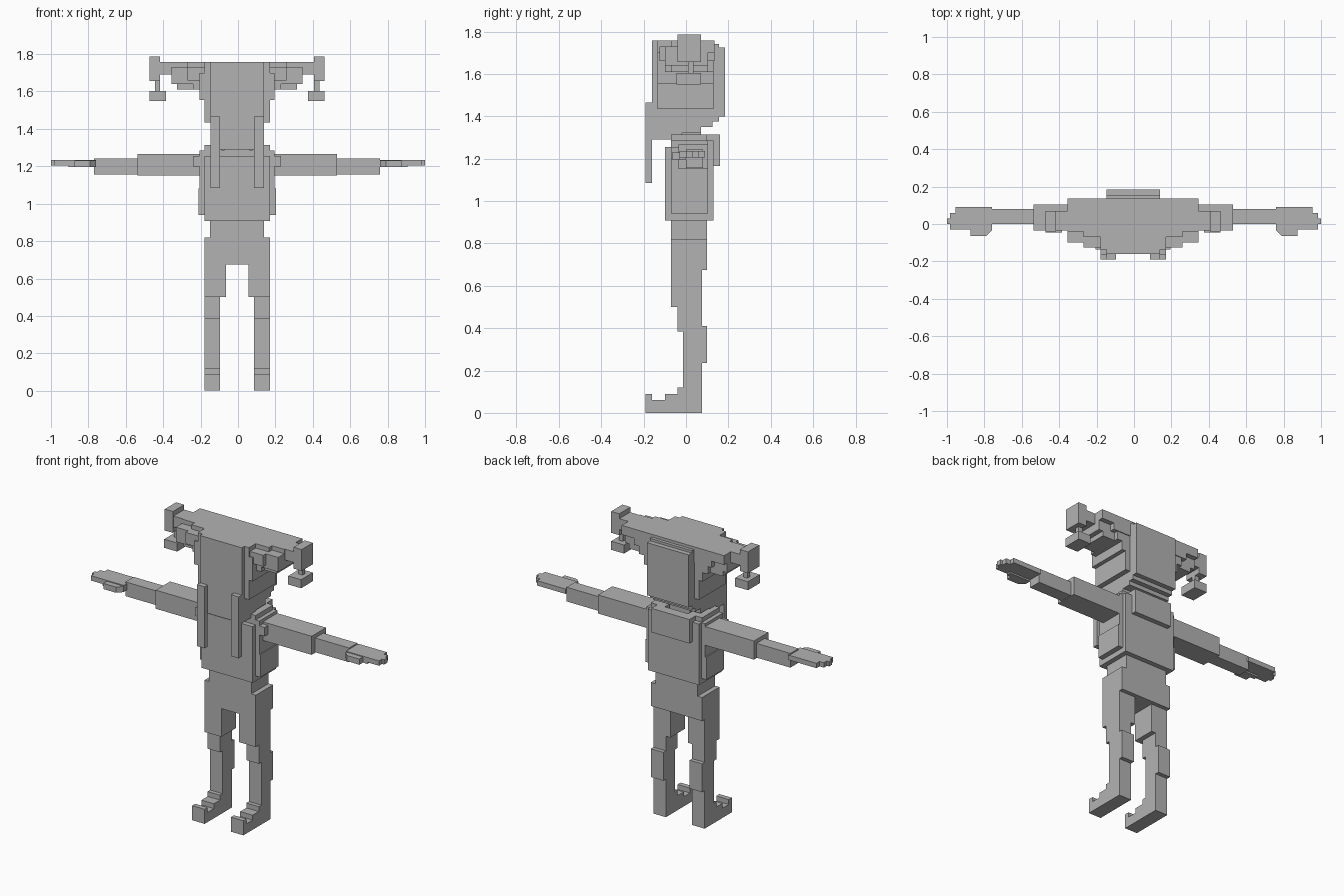
import bpy, bmesh

grey = bpy.data.materials.new("plain_grey")
grey.diffuse_color = (0.45, 0.45, 0.45, 1)
CX = -0.005  # symmetry plane of the figure


def make(name, bm):
    bmesh.ops.recalc_face_normals(bm, faces=bm.faces)
    mesh = bpy.data.meshes.new(name)
    bm.to_mesh(mesh)
    bm.free()
    mesh.materials.append(grey)
    obj = bpy.data.objects.new(name, mesh)
    bpy.context.collection.objects.link(obj)
    return obj


def prism(bm, pts, axis, lo, hi):
    """Extrude a closed outline along x (outline y,z) or z (outline x,y)."""
    def place(p, d):
        return (d, p[0], p[1]) if axis == "x" else (p[0], p[1], d)
    a = [bm.verts.new(place(p, lo)) for p in pts]
    b = [bm.verts.new(place(p, hi)) for p in pts]
    bm.faces.new(a)
    bm.faces.new(b[::-1])
    for i in range(len(pts)):
        j = (i + 1) % len(pts)
        bm.faces.new((a[i], a[j], b[j], b[i]))


def slab(name, half, y0, y1, z0, z1):
    """Box centred on the symmetry plane."""
    bm = bmesh.new()
    prism(bm, [(y0, z0), (y1, z0), (y1, z1), (y0, z1)], "x", CX - half, CX + half)
    return make(name, bm)


def pair(name, pts, axis, lo, hi, cx=CX):
    """Prism on the right side plus its mirrored twin."""
    for side, s in (("right", 1), ("left", -1)):
        bm = bmesh.new()
        prism(bm, pts, axis, lo, hi)
        for v in bm.verts:
            v.co.x = cx + s * v.co.x
        make(side + "_" + name, bm)


def pair_box(name, x0, x1, y0, y1, z0, z1):
    pair(name, [(y0, z0), (y1, z0), (y1, z1), (y0, z1)], "x", x0, x1)


# Head core, with stepped chin and rounded back
head = [(-0.16, 1.29), (-0.02, 1.29), (-0.02, 1.32), (0.07, 1.32), (0.07, 1.35),
        (0.125, 1.35), (0.125, 1.375), (0.155, 1.375), (0.155, 1.40), (0.185, 1.40),
        (0.185, 1.725), (0.155, 1.725), (0.155, 1.74), (0.13, 1.74), (0.13, 1.757),
        (-0.16, 1.757)]
bm = bmesh.new()
prism(bm, head, "x", CX - 0.143, CX + 0.143)
make("head", bm)

# Side hair, widening in steps toward the top
slab("hair_side_lower", 0.175, -0.135, 0.13, 1.435, 1.757)
slab("hair_side_upper", 0.20, -0.135, 0.13, 1.555, 1.70)
slab("hair_wing_base", 0.235, -0.10, 0.13, 1.61, 1.70)
slab("hair_wing_under", 0.32, -0.07, 0.105, 1.61, 1.64)
slab("hair_wing", 0.35, -0.10, 0.105, 1.64, 1.73)
slab("hair_wing_front", 0.265, -0.125, 0.135, 1.66, 1.73)
slab("hair_top", 0.35, -0.04, 0.135, 1.70, 1.757)
slab("hair_top_middle", 0.265, -0.07, 0.135, 1.73, 1.757)
slab("hair_beam", 0.42, -0.035, 0.07, 1.69, 1.757)
pair_box("bun", 0.412, 0.468, -0.04, 0.07, 1.655, 1.787)
pair_box("pendant_cord", 0.412, 0.44, 0.01, 0.035, 1.59, 1.67)
pair_box("pendant", 0.38, 0.468, -0.045, 0.07, 1.55, 1.603)
pair_box("front_hair_lock", 0.09, 0.143, -0.19, -0.16, 1.085, 1.465)

# Neck and torso
slab("neck", 0.07, -0.07, 0.07, 1.22, 1.34)
slab("torso", 0.175, -0.10, 0.13, 0.908, 1.255)
slab("shoulder_top", 0.175, -0.07, 0.13, 1.22, 1.285)
pair_box("collar", 0.08, 0.175, -0.07, 0.10, 1.25, 1.313)
slab("collar_back", 0.13, 0.10, 0.16, 1.165, 1.313)
slab("torso_side", 0.20, -0.07, 0.105, 0.94, 1.285)
slab("side_panel", 0.207, -0.07, 0.105, 0.94, 1.08)
slab("shoulder", 0.235, -0.07, 0.105, 1.20, 1.255)

# Arms with flat hands
pair_box("upper_arm", 0.19, 0.533, -0.035, 0.105, 1.152, 1.267)
pair_box("forearm", 0.52, 0.765, 0.0, 0.08, 1.155, 1.243)
hand = [(0.76, -0.03), (0.985, -0.03), (0.985, 0.0), (1.0, 0.0), (1.0, 0.03),
        (0.985, 0.03), (0.985, 0.06), (0.955, 0.06), (0.955, 0.09), (0.76, 0.09)]
pair("hand", hand, "z", 1.205, 1.235, 0)
thumb = [(0.76, 0.0), (0.76, -0.035), (0.79, -0.065), (0.875, -0.065),
         (0.875, -0.03), (0.905, -0.03), (0.905, 0.0)]
pair("thumb", thumb, "z", 1.195, 1.23, 0)

# Waist and hips
slab("waist", 0.145, -0.07, 0.10, 0.81, 0.915)
slab("hips", 0.175, -0.07, 0.10, 0.675, 0.82)

# Legs: thigh, then stepped shin with calf and curled-up foot
pair_box("thigh", 0.06, 0.175, -0.07, 0.075, 0.50, 0.70)
shin = [(-0.19, 0.0), (0.075, 0.0), (0.075, 0.235), (0.10, 0.235), (0.10, 0.41),
        (0.075, 0.41), (0.075, 0.52), (-0.04, 0.52), (-0.04, 0.385), (-0.015, 0.385),
        (-0.015, 0.12), (-0.04, 0.12), (-0.04, 0.09), (-0.10, 0.09), (-0.10, 0.06),
        (-0.16, 0.06), (-0.16, 0.09), (-0.19, 0.09)]
pair("lower_leg", shin, "x", 0.09, 0.175)
